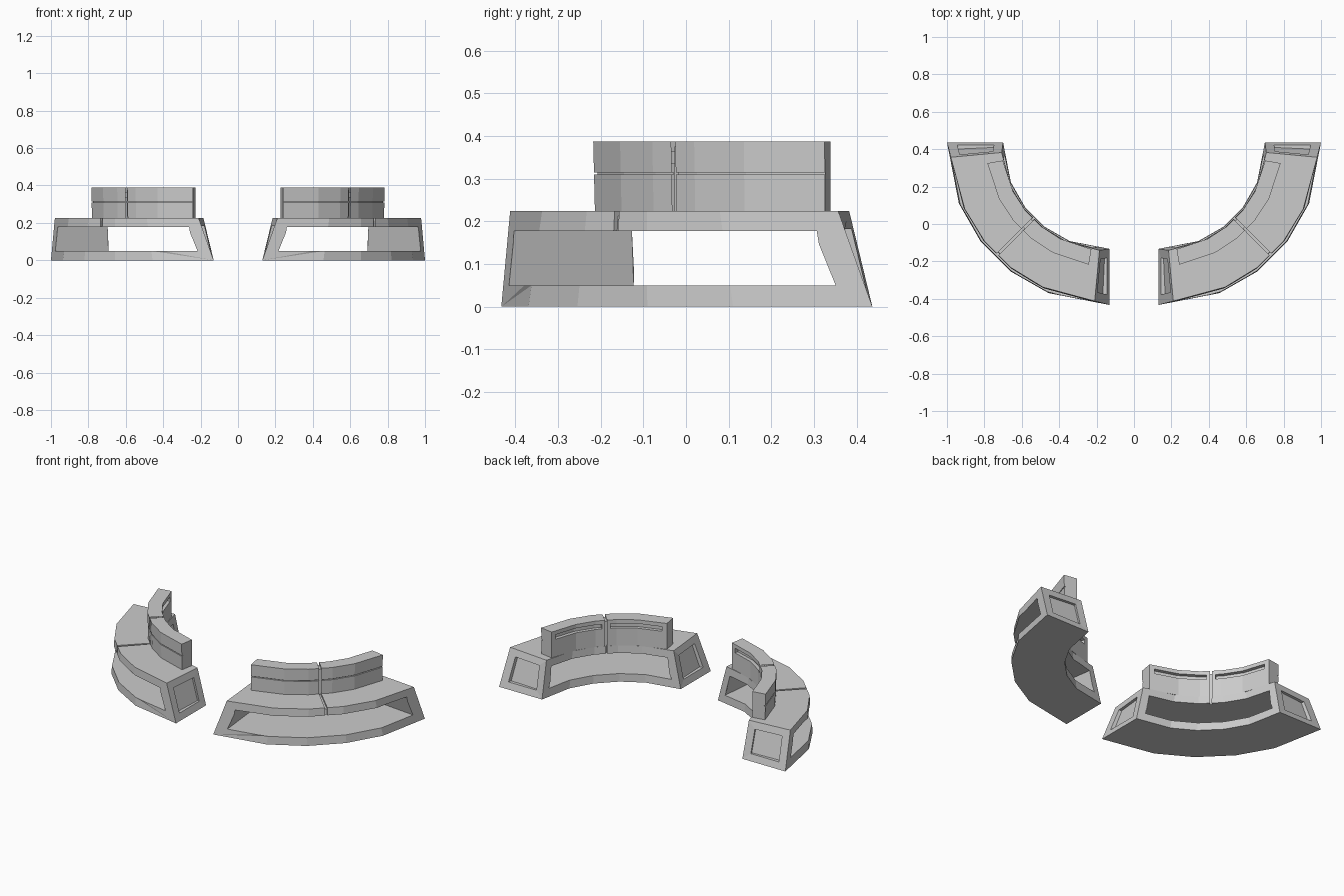
import bpy, bmesh
from math import sin, cos, radians

if "Cube" in bpy.data.objects:
    bpy.data.objects.remove(bpy.data.objects["Cube"])

CX, CY = 0.13, 0.437                  # arc centre of the right-hand bench
T = [0, 0.245, 0.415, 0.585, 0.755, 1]  # facet positions along the arc


def base_end(z):
    """End angle of the base: the end panels lean inwards."""
    return 5.4 * z / 0.225


def back_end(z):
    return 9.7


def chord_point(a, r, breaks, z):
    """Point at angle a (degrees) on the faceted arc of radius r."""
    i = 0
    while i < len(breaks) - 2 and a > breaks[i + 1]:
        i += 1
    half = (breaks[i + 1] - breaks[i]) / 2
    rr = r * cos(radians(half)) / cos(radians(a - breaks[i] - half))
    return (CX + rr * cos(radians(a)), CY - rr * sin(radians(a)), z)


def ring(name, end, z0, z1, r_in, r_out, lo, hi):
    """Faceted arc block; lo / hi give the end angles as functions of z."""
    bm = bmesh.new()
    levels = []
    for k, z in enumerate((z0, z1)):
        e = end(z)
        br = [e + t * (90 - 2 * e) for t in T]
        a0, a1 = lo(z), hi(z)
        angles = [a0] + [b for b in br if a0 + 0.01 < b < a1 - 0.01] + [a1]
        levels.append([[bm.verts.new(chord_point(a, r[k], br, z)) for a in angles]
                       for r in (r_in, r_out)])
    (bi, bo), (ti, to) = levels
    n = len(bi)
    for i in range(n - 1):
        for p, q in ((bi, bo), (bo, to), (to, ti), (ti, bi)):
            bm.faces.new((p[i], p[i + 1], q[i + 1], q[i]))
    for i in (0, n - 1):
        bm.faces.new((bi[i], bo[i], to[i], ti[i]))
    bmesh.ops.recalc_face_normals(bm, faces=bm.faces)
    me = bpy.data.meshes.new(name)
    bm.to_mesh(me)
    bm.free()
    ob = bpy.data.objects.new(name, me)
    bpy.context.collection.objects.link(ob)
    return ob


def full(name, end, z0, z1, r_in, r_out, d=0):
    """Arc block running end to end, inset by d degrees at both ends."""
    return ring(name, end, z0, z1, r_in, r_out,
                lambda z: end(z) + d, lambda z: 90 - end(z) - d)


def fixed(name, end, z0, z1, r_in, r_out, a0, a1):
    return ring(name, end, z0, z1, r_in, r_out, lambda z: a0, lambda z: a1)


def cut(ob, cutters):
    """Subtract the cutters, bake the result and delete them."""
    for c in cutters:
        m = ob.modifiers.new("cut", 'BOOLEAN')
        m.operation, m.solver, m.object = 'DIFFERENCE', 'EXACT', c
    dg = bpy.context.evaluated_depsgraph_get()
    me = bpy.data.meshes.new_from_object(ob.evaluated_get(dg))
    ob.modifiers.clear()
    ob.data = me
    for c in cutters:
        bpy.data.objects.remove(c)


# Base: plinth, end frames and seat in one hollowed block
base = full("bench_base", base_end, 0, 0.225, (0.57, 0.58), (0.87, 0.853))
cut(base, [
    full("window", base_end, 0.05, 0.178, (0.4, 0.4), (1.0, 1.0), 4.6),
    ring("pocket_a", base_end, 0.04, 0.182, (0.62, 0.625), (0.815, 0.805),
         lambda z: base_end(z) - 3, lambda z: base_end(z) + 1.6),
    ring("pocket_b", base_end, 0.04, 0.182, (0.62, 0.625), (0.815, 0.805),
         lambda z: 90 - base_end(z) - 1.6, lambda z: 90 - base_end(z) + 3),
    fixed("seam", base_end, 0.16, 0.24, (0.4, 0.4), (1.0, 1.0), 44.5, 45.5)])

# Filler strip at the bottom of the seat seam
seat_core = fixed("seat_seam", base_end, 0.178, 0.213, (0.592, 0.592),
                  (0.845, 0.842), 44.4, 45.6)

# Backrest with outer groove, centre seam and a slot in each half
back = full("backrest", back_end, 0.224, 0.388, (0.58, 0.58), (0.66, 0.664))
cut(back, [
    full("groove", back_end, 0.310, 0.315, (0.654, 0.654), (0.8, 0.8), -3),
    fixed("seam", back_end, 0.2, 0.42, (0.4, 0.4), (0.9, 0.9), 44.4, 45.6),
    fixed("slot_a", back_end, 0.335, 0.364, (0.5, 0.5), (0.602, 0.602), 12.5, 42.5),
    fixed("slot_b", back_end, 0.335, 0.364, (0.5, 0.5), (0.602, 0.602), 47.5, 77.5)])

# Filler strip in the backrest seam
back_core = fixed("backrest_seam", back_end, 0.2, 0.376, (0.592, 0.592),
                  (0.65, 0.65), 44.2, 45.8)

# Left-hand bench is the mirror image
for ob in (base, seat_core, back, back_core):
    m = ob.modifiers.new("mirror", 'MIRROR')
    m.use_mirror_merge = False
